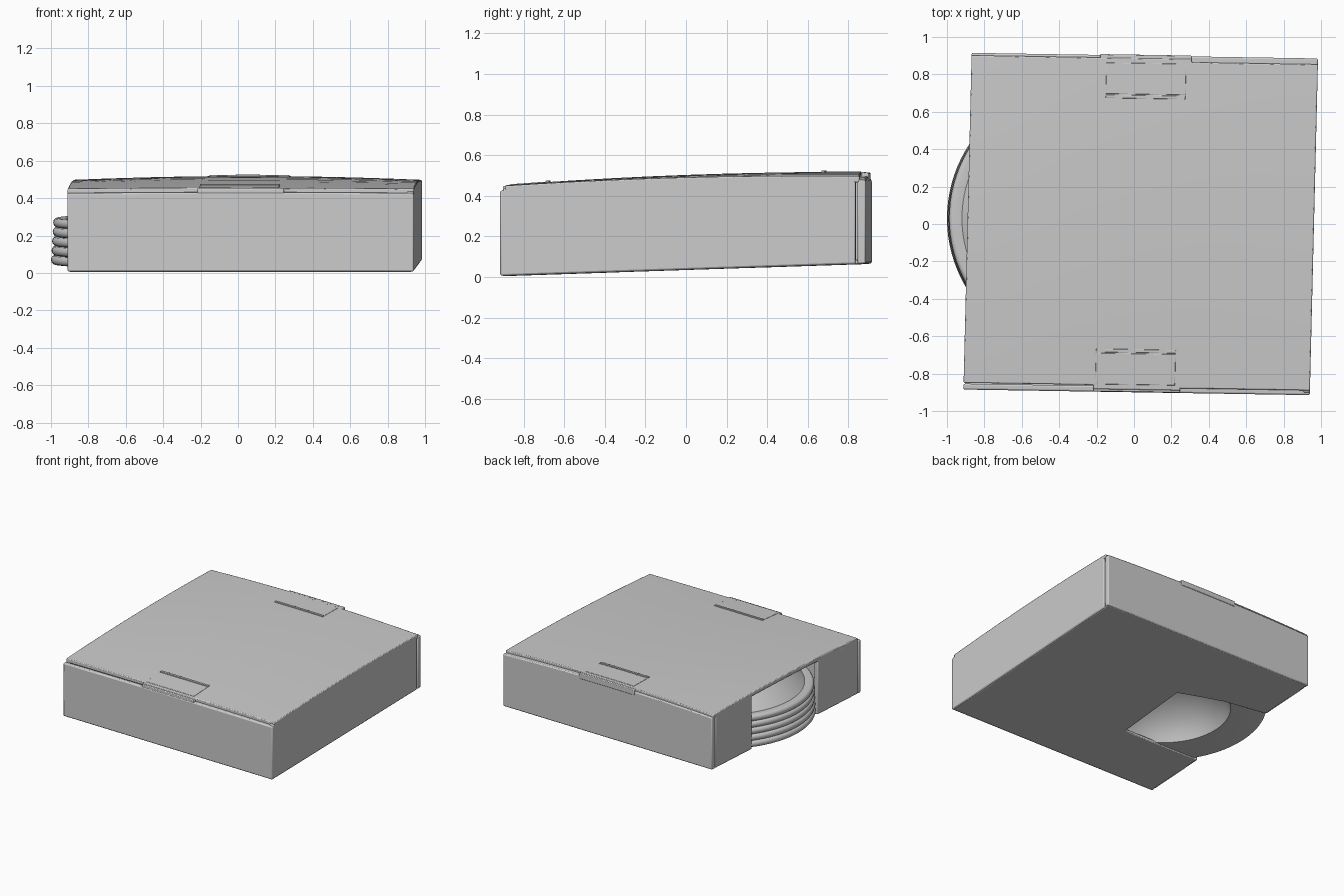
import bpy, bmesh, math
from mathutils import Vector

if "Cube" in bpy.data.objects:
    bpy.data.objects.remove(bpy.data.objects["Cube"], do_unlink=True)

card = bpy.data.materials.new("plain grey card")
card.use_nodes = True
GREY = (0.6, 0.6, 0.6, 1)
card.diffuse_color = GREY
card.node_tree.nodes["Principled BSDF"].inputs["Base Color"].default_value = GREY


def warp(co):
    """Carton space (u, v in -1..1, w in 0..1) to the slightly skewed, crowned carton."""
    u, v, w = co
    low = 0.035 + 0.03 * v
    crown = 0.022 * (1 - u * u) * (0.6 + 0.4 * v) + 0.018 * (1 - v * v)
    high = 0.472 + 0.024 * v + crown
    return Vector((0.036 + 0.926 * u + 0.022 * v, 0.9 * v - 0.015 * u, low + (high - low) * w))


def finish(bm, name, bevel=0):
    bmesh.ops.recalc_face_normals(bm, faces=bm.faces)
    mesh = bpy.data.meshes.new(name)
    bm.to_mesh(mesh)
    bm.free()
    mesh.materials.append(card)
    obj = bpy.data.objects.new(name, mesh)
    bpy.context.collection.objects.link(obj)
    if bevel:
        mod = obj.modifiers.new("Soft edges", "BEVEL")
        mod.width, mod.segments, mod.limit_method = bevel, 2, "ANGLE"
    bpy.ops.object.select_all(action="DESELECT")
    obj.select_set(True)
    bpy.context.view_layer.objects.active = obj
    bpy.ops.object.shade_smooth_by_angle(angle=math.radians(35))
    return obj


def prism(name, outline, w0, w1, bevel=0.008):
    """Extrude a plan outline, slice it so it can bend, and warp it to the carton."""
    bm = bmesh.new()
    face = bm.faces.new([bm.verts.new((u, v, w0)) for u, v in outline])
    ext = bmesh.ops.extrude_face_region(bm, geom=[face])
    for vert in ext["geom"]:
        if isinstance(vert, bmesh.types.BMVert):
            vert.co.z = w1
    for i in range(-4, 5):
        for normal in ((1, 0, 0), (0, 1, 0)):
            bmesh.ops.bisect_plane(bm, geom=bm.verts[:] + bm.edges[:] + bm.faces[:],
                                   plane_co=Vector(normal) * i * 0.2, plane_no=normal)
    for vert in bm.verts:
        vert.co = warp(vert.co)
    return finish(bm, name, bevel)


def rect(u0, u1, v0, v1):
    return [(u0, v0), (u1, v0), (u1, v1), (u0, v1)]


# Carton floor with the finger notch on the open side
prism("floor", [(-0.99, -0.99), (0.99, -0.99), (0.99, 0.99), (-0.99, 0.99),
                (-0.99, 0.46), (-0.6, 0.4), (-0.25, 0.28), (-0.28, -0.42), (-0.99, -0.42)],
      0, 0.05)

# Front and back panels, each with a raised lock tab
prism("front_panel", rect(-1, 1, -1, -0.965), 0.005, 0.95)
prism("back_panel", rect(-1, 1, 0.955, 1), 0.005, 0.96)
prism("front_tab", rect(-0.25, 0.25, -0.998, -0.968), 0.9, 0.99, 0.005)
prism("back_tab", rect(-0.26, 0.27, 0.96, 1.005), 0.9, 0.995, 0.005)

# Side walls, the open side leaving a gap
prism("left_wall", rect(0.96, 1, -0.985, 0.945), 0.005, 0.97)
prism("right_wall_front", rect(-1, -0.965, -0.96, -0.42), 0.005, 0.96)
prism("right_wall_back", rect(-1, -0.965, 0.46, 0.95), 0.005, 0.96)

# Lid with a short tongue at each end
prism("lid", [(-1, -0.96), (-0.25, -0.96), (-0.25, -0.985), (0.25, -0.985),
              (0.25, -0.972), (1, -0.972), (1, 0.965), (0.27, 0.965), (0.27, 0.985),
              (-0.26, 0.985), (-0.26, 0.985), (-1, 0.985)][:10] + [(-1, 0.985)],
      0.93, 1, 0.012)

# Pressed creases on the lid
for name, side, u0, u1 in (("front", -1, -0.24, 0.22), ("back", 1, -0.22, 0.24)):
    for part, a, b, rise in (("crease", 0.745, 0.765, 1.016), ("flap_mark", 0.77, 0.955, 1.005)):
        prism(f"{name}_{part}", rect(u0, u1, *sorted((side * a, side * b))), 0.995, rise, 0.002)


def turned(name, profile, steps=96):
    """Spin a radius/height profile into a round part inside the carton."""
    bm = bmesh.new()
    verts = [bm.verts.new((r, 0, z)) for r, z in profile]
    edges = [bm.edges.new(pair) for pair in zip(verts, verts[1:])]
    bmesh.ops.spin(bm, geom=verts + edges, axis=(0, 0, 1), cent=(0, 0, 0),
                   angle=math.tau, steps=steps)
    bmesh.ops.remove_doubles(bm, verts=bm.verts, dist=0.0005)
    for vert in bm.verts:
        x, y, z = vert.co
        vert.co = (x - 0.28, y + 0.03, z + 0.033 * y)
    return finish(bm, name)


# Stack of five rounded discs, hollow below and rising to the lid above
COUNT, BASE, THICK, RADIUS = 5, 0.045, 0.05, 0.72
rim = []
for layer in range(COUNT):
    for k in range(7):
        a = math.pi * (k / 6 - 0.5)
        rim.append((RADIUS - 0.022 + 0.022 * math.cos(a) - 0.003 * layer,
                    BASE + THICK * (layer + 0.5 + 0.5 * math.sin(a))))
turned("disc_stack", [(0.001, 0.3), (0.2, 0.27), (0.36, 0.18), (0.43, 0.1), (0.46, BASE)]
       + rim + [(0.64, 0.29), (0.6, 0.32), (0.48, 0.4), (0.36, 0.45), (0.001, 0.45)])
